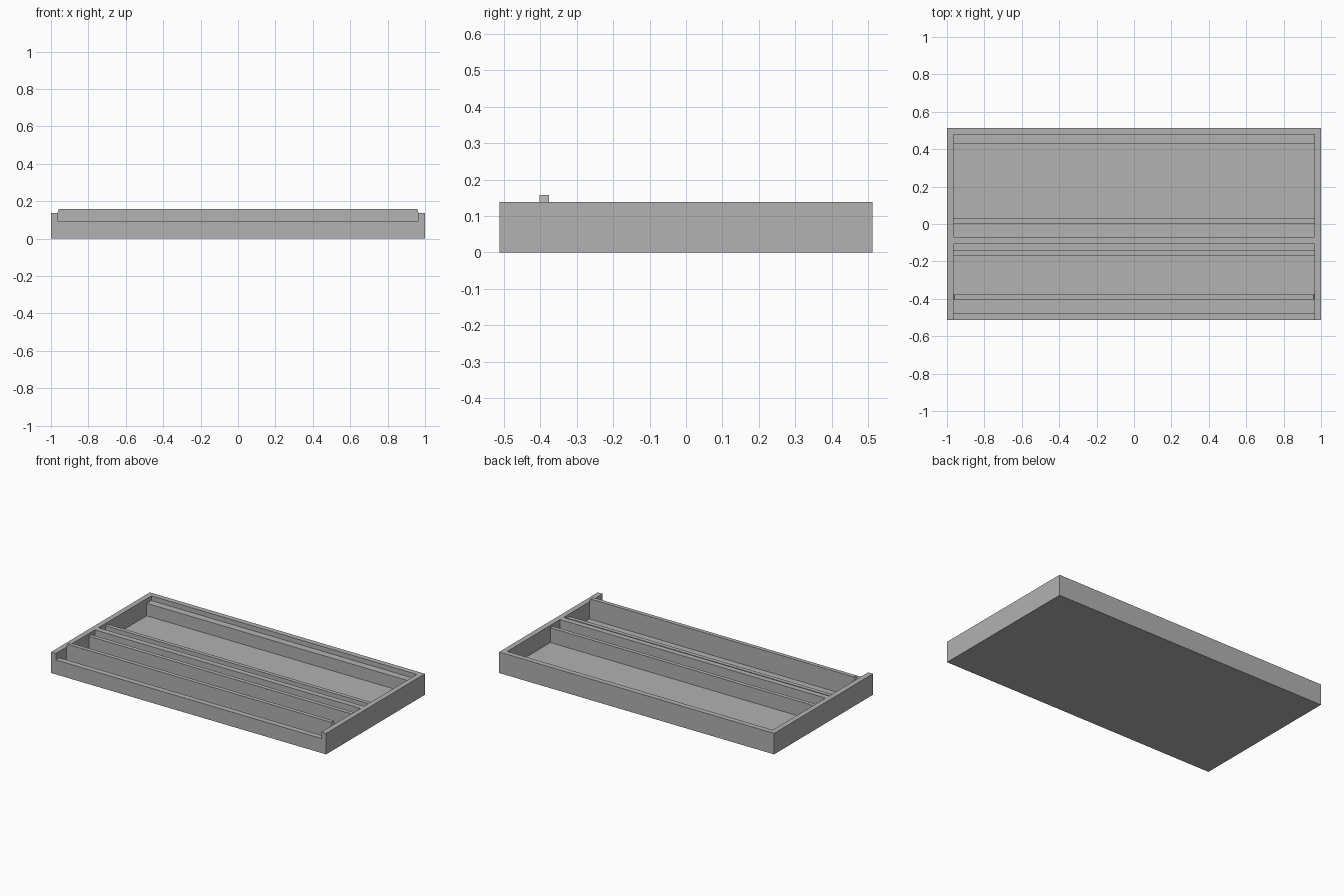
import bpy
import bmesh

cube = bpy.data.objects.get("Cube")
if cube:
    bpy.data.objects.remove(cube, do_unlink=True)

# Single grey finish
grey = bpy.data.materials.new("plain_grey")
grey.use_nodes = True
colour = (0.445, 0.445, 0.445, 1)
grey.diffuse_color = colour
grey.node_tree.nodes["Principled BSDF"].inputs["Base Color"].default_value = colour

HALF_X, HALF_Y = 1.0, 0.513
WALL, RIM, FLOOR = 0.035, 0.138, 0.025
INNER_X = HALF_X - WALL


def extrude_x(name, profile, x0, x1, taper=0.0, taper_above=RIM):
    """Extrude a closed (y, z) profile along x, optionally drawing in the top ends."""
    bm = bmesh.new()
    face = bm.faces.new([bm.verts.new((x0, y, z)) for y, z in profile])
    result = bmesh.ops.extrude_face_region(bm, geom=[face])
    moved = [g for g in result["geom"] if isinstance(g, bmesh.types.BMVert)]
    bmesh.ops.translate(bm, verts=moved, vec=(x1 - x0, 0, 0))
    for v in bm.verts:
        if taper and v.co.z > taper_above + 0.001:
            v.co.x -= taper if v.co.x > 0 else -taper
    bmesh.ops.recalc_face_normals(bm, faces=bm.faces)
    mesh = bpy.data.meshes.new(name)
    bm.to_mesh(mesh)
    bm.free()
    mesh.materials.append(grey)
    obj = bpy.data.objects.new(name, mesh)
    bpy.context.collection.objects.link(obj)
    return obj


def rect(y0, y1, z0, z1):
    return [(y0, z0), (y1, z0), (y1, z1), (y0, z1)]


# Raised strips as (front y, back y, top z), from front to back
strips = [
    (-HALF_Y, -0.475, 0.095),    # low front lip
    (-0.403, -0.376, RIM),       # front divider
    (-0.17, -0.143, 0.12),       # short middle rib
    (-0.107, -0.07, RIM),        # full height middle rib
    (0.004, 0.03, 0.122),        # rear rib
    (0.43, 0.478, 0.107),        # rear ledge
    (0.478, HALF_Y, RIM),        # back wall
]

# Tray section: flat base, then the floor and strips as one stepped outline
outline = [(-HALF_Y, 0), (HALF_Y, 0)]
for i in reversed(range(len(strips))):
    y0, y1, top = strips[i]
    outline += [(y1, top), (y0, top)]
    if i and strips[i - 1][1] < y0:
        outline += [(y0, FLOOR), (strips[i - 1][1], FLOOR)]
extrude_x("tray_body", outline, -INNER_X, INNER_X)

# Side walls
for name, sign in (("left_wall", 1), ("right_wall", -1)):
    extrude_x(name, rect(-HALF_Y, HALF_Y, 0, RIM),
              *sorted((sign * INNER_X, sign * HALF_X)))

# Raised crest of the front divider, with slightly drawn-in ends
extrude_x("front_divider_crest", rect(-0.403, -0.376, RIM, 0.158),
          -INNER_X, INNER_X, taper=0.006)
